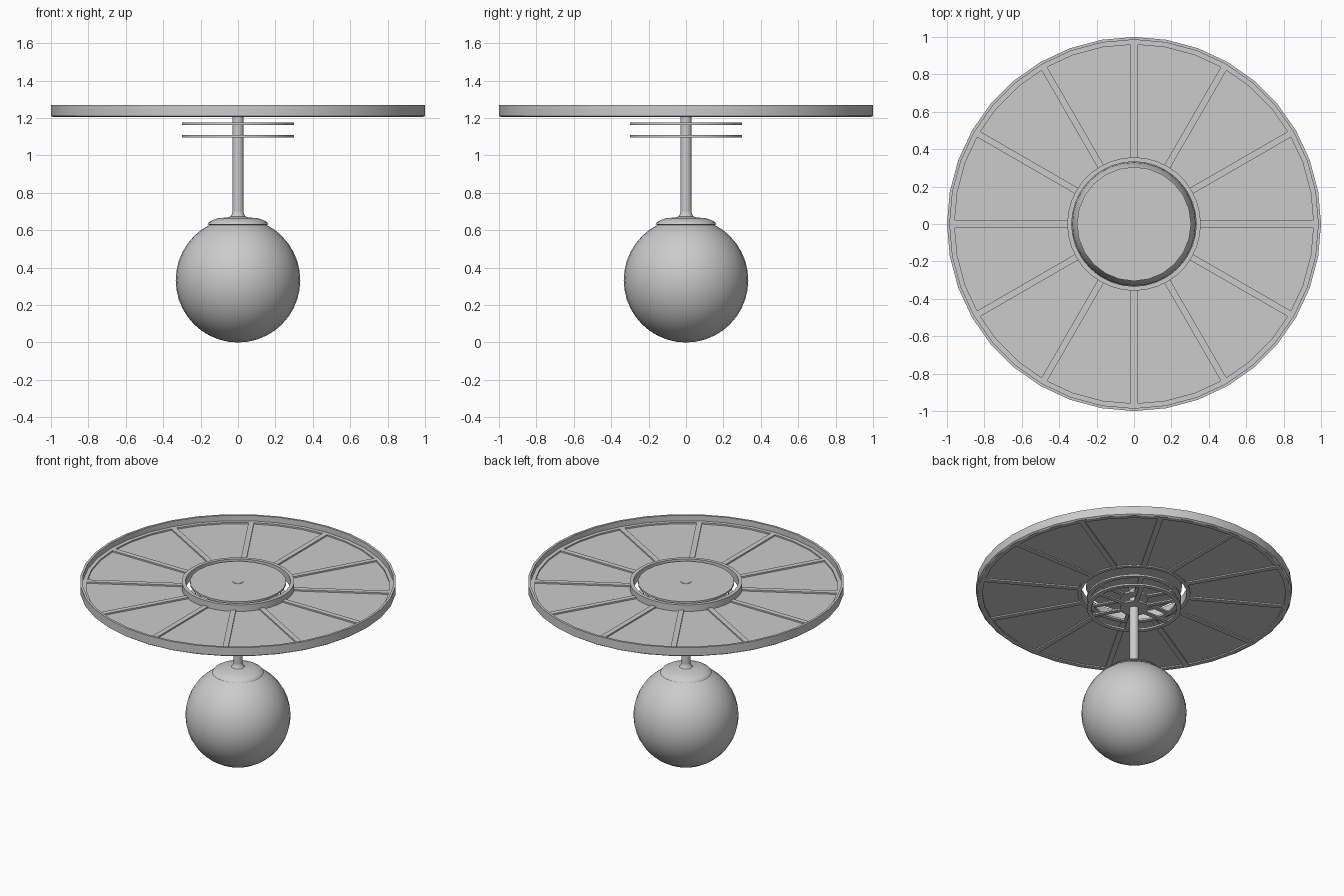
import bpy, bmesh, math
from mathutils import Matrix

if "Cube" in bpy.data.objects:
    bpy.data.objects.remove(bpy.data.objects["Cube"])


def finish(name, bm, smooth=True):
    bmesh.ops.remove_doubles(bm, verts=bm.verts, dist=1e-5)
    bmesh.ops.recalc_face_normals(bm, faces=bm.faces)
    me = bpy.data.meshes.new(name)
    bm.to_mesh(me)
    bm.free()
    ob = bpy.data.objects.new(name, me)
    bpy.context.collection.objects.link(ob)
    if smooth:
        bpy.ops.object.select_all(action='DESELECT')
        bpy.context.view_layer.objects.active = ob
        ob.select_set(True)
        bpy.ops.object.shade_smooth_by_angle(angle=math.radians(35))
    return ob


def lathe(name, profile, segs, closed=False):
    """Spin an (r, z) profile around the z axis."""
    bm = bmesh.new()
    vs = [bm.verts.new((r, 0, z)) for r, z in profile]
    edges = [bm.edges.new(p) for p in zip(vs, vs[1:])]
    if closed:
        edges.append(bm.edges.new((vs[-1], vs[0])))
    bmesh.ops.spin(bm, geom=vs + edges, cent=(0, 0, 0), axis=(0, 0, 1),
                   angle=2 * math.pi, steps=segs)
    return finish(name, bm)


def band(name, r0, r1, z0, z1, segs):
    return lathe(name, [(r0, z0), (r1, z0), (r1, z1), (r0, z1)], segs, True)


def spokes(name, count, r0, r1, width, z0, z1, offset=0.0):
    bm = bmesh.new()
    for i in range(count):
        m = (Matrix.Rotation(offset + 2 * math.pi * i / count, 4, 'Z')
             @ Matrix.Translation(((r0 + r1) / 2, 0, (z0 + z1) / 2))
             @ Matrix.Diagonal((r1 - r0, width, z1 - z0, 1)))
        bmesh.ops.create_cube(bm, size=1, matrix=m)
    return finish(name, bm, False)


# Ball at the bottom
bm = bmesh.new()
bmesh.ops.create_uvsphere(bm, u_segments=32, v_segments=20, radius=0.333,
                          matrix=Matrix.Translation((0, 0, 0.333)))
finish("ball", bm)

# Collar on the ball
lathe("collar", [(0.12, 0.62), (0.163, 0.632), (0.155, 0.643), (0.135, 0.655),
                 (0.105, 0.665), (0.06, 0.668), (0.042, 0.673),
                 (0.033, 0.685), (0.03, 0.70)], 32)

# Central stem
lathe("stem", [(0, 0.62), (0.03, 0.62), (0.03, 1.225), (0.035, 1.23),
               (0.035, 1.269), (0, 1.269)], 20)

# Cap plate in the middle of the wheel
lathe("cap_plate", [(0, 1.253), (0.305, 1.253), (0.305, 1.266), (0, 1.266)], 24)

# Two thin spoked support rings under the cap
for label, z in (("upper", 1.17), ("lower", 1.103)):
    band(label + "_ring", 0.27, 0.30, z - 0.006, z + 0.006, 32)
    band(label + "_ring_hub", 0.028, 0.09, z - 0.006, z + 0.006, 24)
    spokes(label + "_ring_spokes", 6, 0.08, 0.28, 0.03, z - 0.005, z + 0.005)

# Wheel rim with inner ledge
lathe("outer_rim", [(0.96, 1.205), (0.99, 1.205), (1.0, 1.212), (1.0, 1.27),
                    (0.985, 1.27), (0.985, 1.232), (0.96, 1.232)], 36, True)

# Inner hub wall of the wheel
band("hub_wall", 0.333, 0.357, 1.205, 1.268, 36)

# Radial ribs and the flat panels between them
spokes("ribs", 12, 0.35, 0.965, 0.035, 1.205, 1.232)
band("panels", 0.35, 0.97, 1.213, 1.222, 36)
